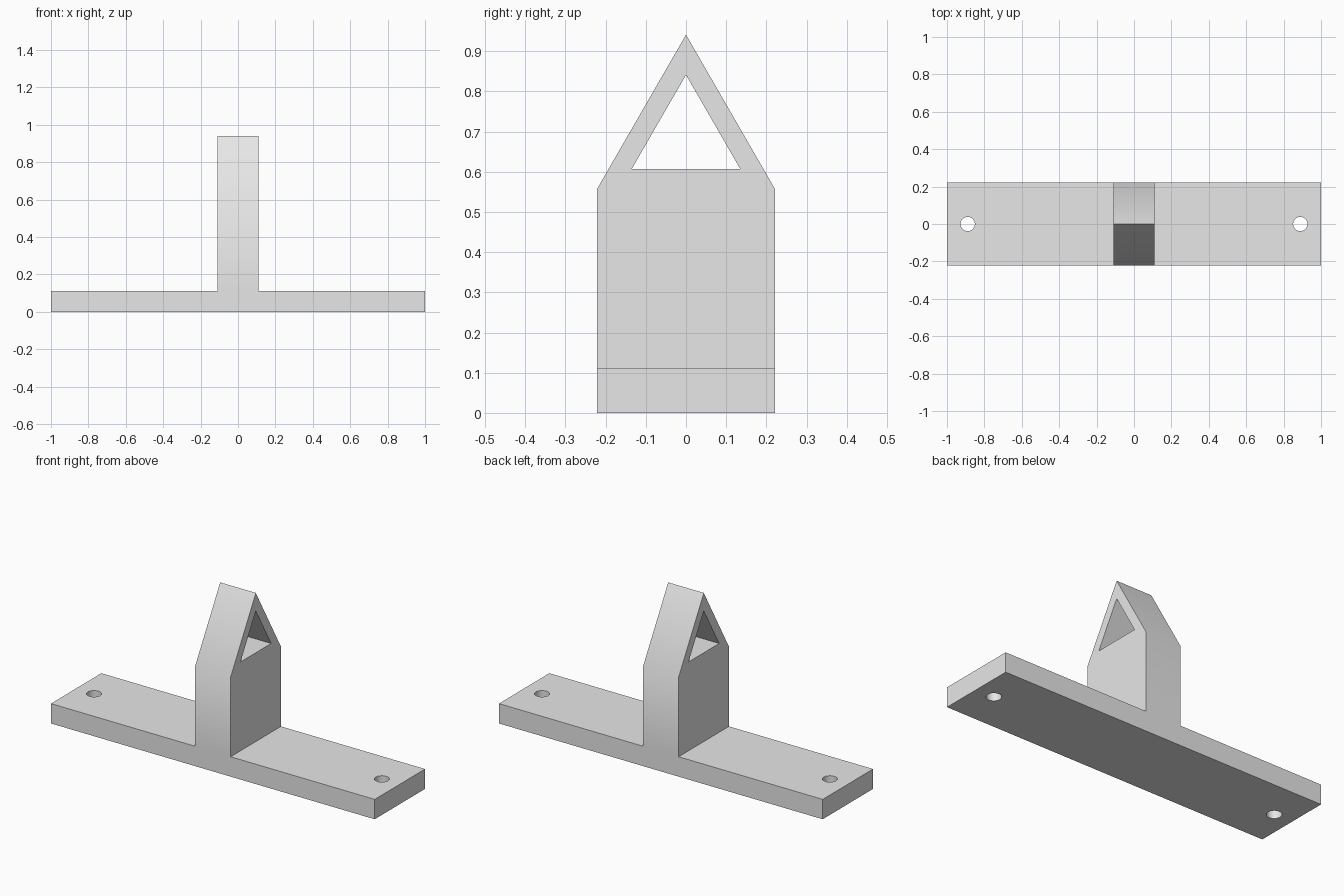
import bpy
import bmesh
import math
from mathutils import Vector

cube = bpy.data.objects.get("Cube")
if cube:
    bpy.data.objects.remove(cube, do_unlink=True)

grey = bpy.data.materials.new("light_grey")
grey.use_nodes = True
grey.diffuse_color = (0.8, 0.8, 0.8, 1)
grey.node_tree.nodes["Principled BSDF"].inputs["Base Color"].default_value = (0.8, 0.8, 0.8, 1)

HALF_DEPTH = 0.222
PLATE = 0.111
POST = 0.11


def prism(name, points, extrude):
    """Extrude a flat outline into a closed solid."""
    bm = bmesh.new()
    face = bm.faces.new([bm.verts.new(p) for p in points])
    result = bmesh.ops.extrude_face_region(bm, geom=[face])
    moved = [g for g in result["geom"] if isinstance(g, bmesh.types.BMVert)]
    bmesh.ops.translate(bm, verts=moved, vec=Vector(extrude))
    bmesh.ops.recalc_face_normals(bm, faces=bm.faces)
    mesh = bpy.data.meshes.new(name)
    bm.to_mesh(mesh)
    bm.free()
    mesh.materials.append(grey)
    obj = bpy.data.objects.new(name, mesh)
    bpy.context.collection.objects.link(obj)
    return obj


def combine(target, cutter, operation):
    """Apply a boolean and discard the cutter."""
    cutter.hide_render = True
    mod = target.modifiers.new(operation.lower(), "BOOLEAN")
    mod.operation = operation
    mod.solver = "EXACT"
    mod.object = cutter
    bpy.ops.object.select_all(action="DESELECT")
    target.select_set(True)
    bpy.context.view_layer.objects.active = target
    bpy.ops.object.modifier_apply(modifier=mod.name)
    bpy.data.objects.remove(cutter, do_unlink=True)


# Base plate and upright post as one inverted T
half_t = [(1, 0), (1, PLATE), (POST, PLATE), (POST, 1.1)]
outline = half_t + [(-x, z) for x, z in reversed(half_t)]
bracket = prism("mounting_bracket", [(x, -0.4, z) for x, z in outline], (0, 0.8, 0))

# Trim to the pointed side outline
gable = [(-HALF_DEPTH, -0.2), (HALF_DEPTH, -0.2), (HALF_DEPTH, 0.556),
         (0, 0.941), (-HALF_DEPTH, 0.556)]
combine(bracket, prism("gable_trim", [(-1.2, y, z) for y, z in gable], (2.4, 0, 0)), "INTERSECT")

# Triangular opening through the post
opening = [(-0.135, 0.607), (0.135, 0.607), (0, 0.841)]
combine(bracket, prism("opening_cutter", [(-0.3, y, z) for y, z in opening], (0.6, 0, 0)), "DIFFERENCE")

# Screw hole near each end
for side in (-1, 1):
    ring = [(side * 0.889 + 0.038 * math.cos(a), 0.038 * math.sin(a), -0.1)
            for a in (math.tau * i / 32 for i in range(32))]
    combine(bracket, prism("screw_hole_cutter", ring, (0, 0, 0.4)), "DIFFERENCE")

# Soft shading on the shallow bends only
bpy.ops.object.shade_smooth_by_angle(angle=math.radians(31))
